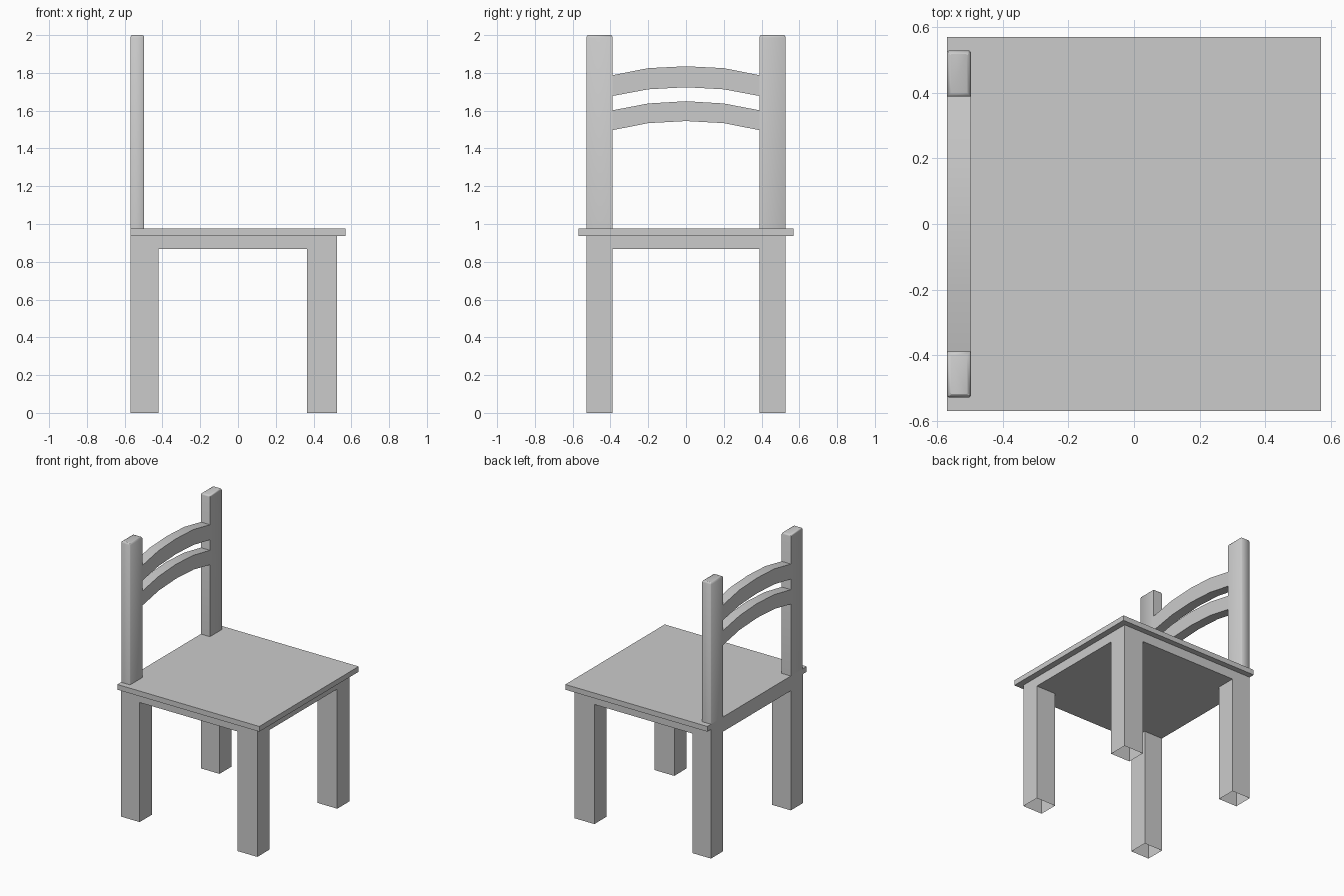
import bpy, bmesh
from mathutils import Vector

if "Cube" in bpy.data.objects:
    bpy.data.objects.remove(bpy.data.objects["Cube"])

BACK, POST_FRONT = -0.57, -0.497      # depth of the backrest
INNER, OUTER = 0.388, 0.528           # leg and post sides in y
APRON_Z, SEAT_Z, TOP_Z = 0.868, 0.937, 0.975


def finish(bm, name, smooth=None):
    bmesh.ops.recalc_face_normals(bm, faces=bm.faces[:])
    mesh = bpy.data.meshes.new(name)
    bm.to_mesh(mesh)
    bm.free()
    obj = bpy.data.objects.new(name, mesh)
    bpy.context.collection.objects.link(obj)
    if smooth is not None:
        bpy.ops.object.select_all(action='DESELECT')
        obj.select_set(True)
        bpy.context.view_layer.objects.active = obj
        bpy.ops.object.shade_smooth_by_angle(angle=smooth)
    return obj


def box(lo, hi):
    lo, hi = Vector(lo), Vector(hi)
    bm = bmesh.new()
    bmesh.ops.create_cube(bm, size=1)
    for v in bm.verts:
        v.co = Vector([(lo[i] + hi[i]) / 2 + v.co[i] * (hi[i] - lo[i]) for i in range(3)])
    return bm


def extrude_edges(bm, edges, dz):
    new = bmesh.ops.extrude_edge_only(bm, edges=edges)['geom']
    bmesh.ops.translate(bm, vec=(0, 0, dz), verts=[g for g in new if isinstance(g, bmesh.types.BMVert)])


# Seat board
finish(box((BACK, -0.57, SEAT_Z), (0.57, 0.57, TOP_Z)), "seat")

# Apron with four open-bottomed legs, grown from a 3 x 3 grid
bm = bmesh.new()
xs, ys = (BACK, -0.42, 0.366, 0.525), (-OUTER, -INNER, INNER, OUTER)
grid = [[bm.verts.new((x, y, APRON_Z)) for y in ys] for x in xs]
cells = {(i, j): bm.faces.new((grid[i][j], grid[i + 1][j], grid[i + 1][j + 1], grid[i][j + 1]))
         for i in range(3) for j in range(3)}
corners = [cells[i, j] for i in (0, 2) for j in (0, 2)]
leg_edges = [e for f in corners for e in f.edges]
rim = [e for e in bm.edges if e.is_boundary]
extrude_edges(bm, rim, SEAT_Z - APRON_Z)
extrude_edges(bm, leg_edges, -APRON_Z)
bmesh.ops.delete(bm, geom=corners, context='FACES_ONLY')
finish(bm, "apron_and_legs")

# Back posts with softened edges
for side, name in ((-1, "right_post"), (1, "left_post")):
    y0, y1 = sorted((side * INNER, side * OUTER))
    bm = box((BACK, y0, SEAT_Z), (POST_FRONT, y1, 2.0))
    outer = [e for e in bm.edges if abs(e.verts[0].co.z - e.verts[1].co.z) > 0.5
             and abs(e.verts[0].co.y) > 0.5]
    bmesh.ops.bevel(bm, geom=outer, offset=0.004, segments=1, affect='EDGES')
    top = [e for e in bm.edges if all(v.co.z > 1.99 for v in e.verts)]
    bmesh.ops.bevel(bm, geom=top, offset=0.013, segments=2, profile=0.5, affect='EDGES')
    finish(bm, name, 1.0)


# Arched back slats between the posts
def slat(name, top, bottom):
    steps = (-INNER, -0.2, 0, 0.2, INNER)
    upper = [(y, top[abs(i - 2)]) for i, y in enumerate(steps)]
    lower = [(y, bottom[abs(i - 2)]) for i, y in enumerate(steps)]
    bm = bmesh.new()
    rings = [[bm.verts.new((x, y, z)) for x, (y, z) in
              ((BACK, u), (POST_FRONT, u), (POST_FRONT, l), (BACK, l))]
             for u, l in zip(upper, lower)]
    for a, b in zip(rings, rings[1:]):
        for k in range(4):
            n = (k + 1) % 4
            bm.faces.new((a[k], a[n], b[n], b[k]))
    finish(bm, name, 0.6)


slat("upper_slat", (1.835, 1.825, 1.788), (1.724, 1.713, 1.678))
slat("lower_slat", (1.65, 1.638, 1.602), (1.545, 1.534, 1.497))
